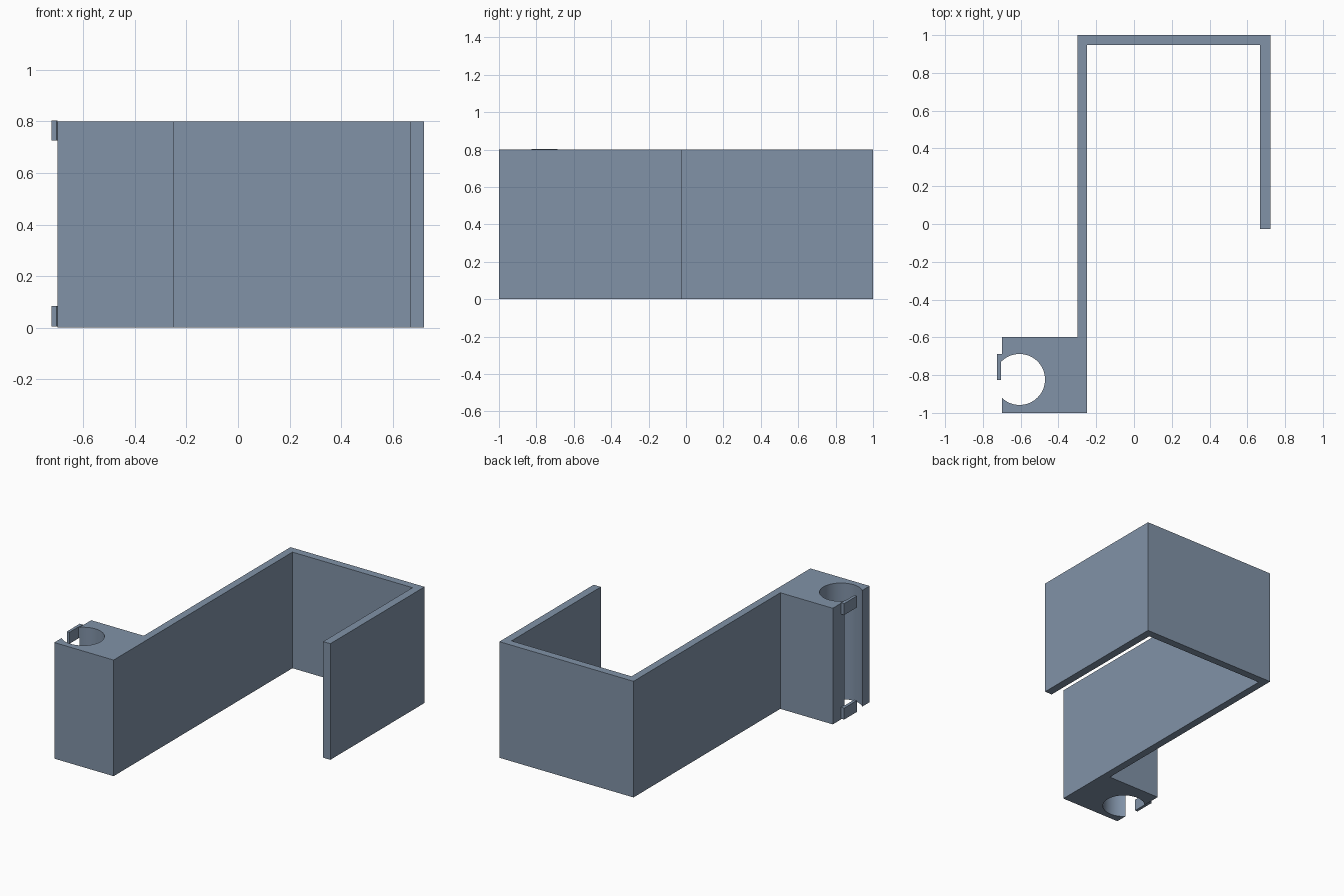
import bpy, bmesh, math

cube = bpy.data.objects.get("Cube")
if cube:
    bpy.data.objects.remove(cube, do_unlink=True)

colour = (0.22, 0.29, 0.39, 1)
mat = bpy.data.materials.new("slate blue")
mat.use_nodes = True
mat.diffuse_color = colour
mat.node_tree.nodes["Principled BSDF"].inputs["Base Color"].default_value = colour


def extrude(name, outline, bottom, top):
    """Raise a closed counter-clockwise outline into a solid."""
    bm = bmesh.new()
    face = bm.faces.new([bm.verts.new((x, y, bottom)) for x, y in outline])
    up = bmesh.ops.extrude_face_region(bm, geom=[face])["geom"]
    verts = [v for v in up if isinstance(v, bmesh.types.BMVert)]
    bmesh.ops.translate(bm, verts=verts, vec=(0, 0, top - bottom))
    bmesh.ops.recalc_face_normals(bm, faces=bm.faces)
    mesh = bpy.data.meshes.new(name)
    bm.to_mesh(mesh)
    bm.free()
    mesh.materials.append(mat)
    obj = bpy.data.objects.new(name, mesh)
    bpy.context.collection.objects.link(obj)
    return obj


height = 0.8
block_left, block_back = -0.7, -0.598
wall_left, wall_right = -0.3, -0.248
arm_left, arm_right, arm_end = 0.667, 0.722, -0.026
back_inner = 0.947

# Round socket, open through the left side of the block
cx, cy, radius = -0.606, -0.823, 0.135
limit = math.acos((block_left - cx) / radius)
steps = 48
socket = [(cx + radius * math.cos(a), cy + radius * math.sin(a))
          for a in (limit - 2 * limit * i / steps for i in range(steps + 1))]

# Hook bracket: block, long wall, back wall and short arm
bracket = extrude("hook_bracket", [
    (block_left, -1), (wall_right, -1),
    (wall_right, back_inner), (arm_left, back_inner),
    (arm_left, arm_end), (arm_right, arm_end),
    (arm_right, 1), (wall_left, 1),
    (wall_left, block_back), (block_left, block_back),
] + socket, 0, height)
bpy.ops.object.select_all(action="DESELECT")
bpy.context.view_layer.objects.active = bracket
bracket.select_set(True)
bpy.ops.object.shade_smooth_by_angle(angle=math.radians(30))

# Thin retaining clips reaching over the socket opening
clip = [(-0.724, -0.827), (block_left - 0.004, -0.827),
        (block_left - 0.004, -0.73), (block_left, -0.726),
        (block_left, -0.688), (-0.724, -0.688)]
for name, bottom in (("lower_clip", 0.005), ("upper_clip", 0.725)):
    extrude(name, clip, bottom, bottom + 0.079)
